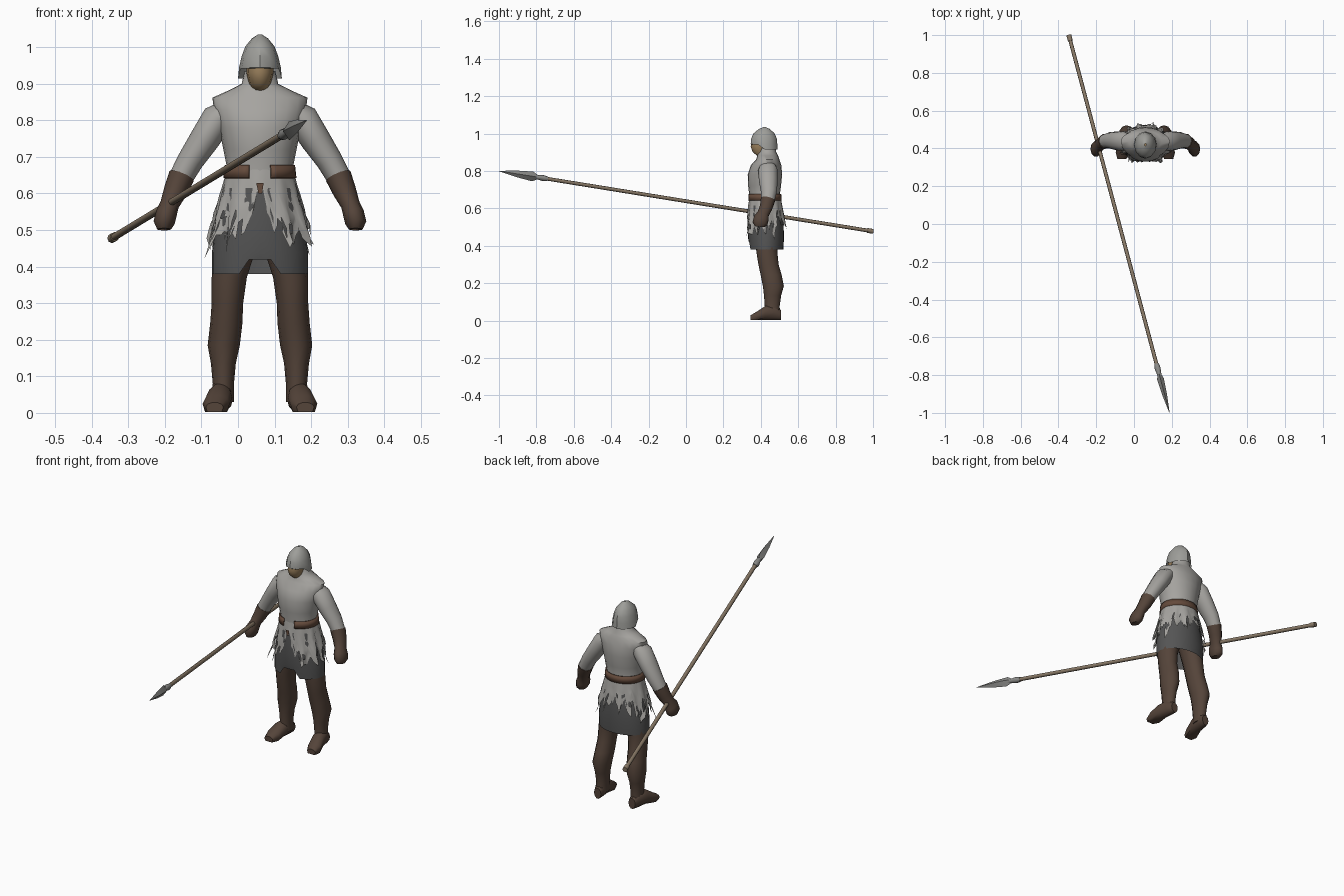
import bpy, bmesh, math, random
from mathutils import Vector

random.seed(4)
CX = 0.06  # body centre line
X, Y, Z = Vector((1, 0, 0)), Vector((0, 1, 0)), Vector((0, 0, 1))

if "Cube" in bpy.data.objects:
    bpy.data.objects.remove(bpy.data.objects["Cube"])


def material(name, r, g, b):
    m = bpy.data.materials.new(name)
    m.use_nodes = True
    m.diffuse_color = (r, g, b, 1)
    m.node_tree.nodes["Principled BSDF"].inputs["Base Color"].default_value = (r, g, b, 1)
    return m


CLOTH = material("pale grey cloth", 0.38, 0.37, 0.35)
STEEL = material("helmet grey", 0.34, 0.34, 0.32)
DARK = material("dark grey skirt", 0.09, 0.09, 0.09)
LEATHER = material("brown leather", 0.09, 0.058, 0.042)
BELT = material("belt brown", 0.13, 0.07, 0.045)
SKIN = material("tan skin", 0.33, 0.22, 0.11)
WOOD = material("shaft wood", 0.26, 0.2, 0.14)
IRON = material("spear iron", 0.27, 0.27, 0.26)


def finish(name, bm, mats, angle=50):
    bmesh.ops.recalc_face_normals(bm, faces=bm.faces)
    mesh = bpy.data.meshes.new(name)
    bm.to_mesh(mesh)
    bm.free()
    obj = bpy.data.objects.new(name, mesh)
    bpy.context.collection.objects.link(obj)
    for m in mats:
        mesh.materials.append(m)
    bpy.ops.object.select_all(action="DESELECT")
    obj.select_set(True)
    bpy.context.view_layer.objects.active = obj
    bpy.ops.object.shade_smooth_by_angle(angle=math.radians(angle))
    return obj


def loft(name, rings, mats, n=16, axis=None, ref=Y, caps=True, rule=None, move=None, angle=50):
    """Skin ellipses (x, y, z, half width, half depth along ref)."""
    bm = bmesh.new()
    pts = [Vector(r[:3]) for r in rings]
    loops = []
    for i, (p, r) in enumerate(zip(pts, rings)):
        t = axis or (pts[min(i + 1, len(pts) - 1)] - pts[max(i - 1, 0)]).normalized()
        v = (ref - t * ref.dot(t)).normalized()
        u = t.cross(v)
        loop = []
        for k in range(n):
            a = math.tau * k / n
            co = p + u * r[3] * math.cos(a) + v * r[4] * math.sin(a)
            loop.append(bm.verts.new(move(i, co) if move else co))
        loops.append(loop)
    for a, b in zip(loops, loops[1:]):
        for k in range(n):
            f = bm.faces.new((a[k], a[(k + 1) % n], b[(k + 1) % n], b[k]))
            if rule:
                f.material_index = rule(f.calc_center_median())
    if caps:
        bm.faces.new(loops[0])
        f = bm.faces.new(loops[-1])
        if rule:
            f.material_index = rule(f.calc_center_median())
    return finish(name, bm, mats, angle)


def upright(rows):
    """Rows of (z, half width, half depth, y) on the body centre line."""
    return [(CX, y, z, a, b) for z, a, b, y in rows]


# Tunic with wide square shoulders and a raised collar
loft("tunic", upright([
    (0.60, 0.106, 0.088, 0.425), (0.66, 0.088, 0.080, 0.42), (0.72, 0.100, 0.088, 0.42),
    (0.78, 0.112, 0.092, 0.422), (0.83, 0.126, 0.082, 0.428), (0.862, 0.130, 0.062, 0.437),
    (0.882, 0.085, 0.056, 0.437), (0.900, 0.050, 0.048, 0.435), (0.935, 0.042, 0.042, 0.435)]),
    [CLOTH], n=20, axis=Z)

# Face and chin
loft("face", upright([
    (0.880, 0.020, 0.022, 0.405), (0.900, 0.030, 0.045, 0.402), (0.930, 0.037, 0.056, 0.402),
    (0.970, 0.037, 0.054, 0.408), (0.990, 0.025, 0.035, 0.410)]), [SKIN], n=12, axis=Z)

# Helmet: skirted at the sides and back, lifted over the face
loft("helmet", upright([
    (0.915, 0.060, 0.070, 0.420), (0.945, 0.057, 0.071, 0.417), (0.975, 0.050, 0.068, 0.417),
    (1.002, 0.040, 0.055, 0.417), (1.024, 0.022, 0.030, 0.419), (1.035, 0.005, 0.006, 0.420)]),
    [STEEL], n=12, axis=Z, caps=False, angle=35,
    move=lambda i, c: Vector((c.x, c.y, 0.942)) if i == 0 and c.y < 0.40 else c)


# Dark underskirt with a lifted notch at the front hem
def front_notch(i, c):
    if i == 0 and abs(c.x - CX) < 0.03 and c.y < 0.42:
        c.z += 0.04
    return c


loft("underskirt", upright([
    (0.380, 0.131, 0.092, 0.428), (0.44, 0.131, 0.096, 0.428), (0.50, 0.124, 0.096, 0.426),
    (0.56, 0.113, 0.094, 0.424), (0.615, 0.102, 0.087, 0.422)]),
    [DARK], n=28, axis=Z, caps=False, move=front_notch)


# Ragged overskirt, split at the front, with torn strips and holes
def hem_height(phi):
    off = min(phi, math.tau - phi)
    if off < 0.10:
        return 0.605
    if off < 0.30:
        return 0.56 - 0.2 * (off - 0.10)
    base = 0.49 if off > 2.2 else 0.44
    strip = abs((off * 2.3) % 1 - 0.5) * 2
    return base + 0.07 * strip + random.uniform(-0.025, 0.025)


bm = bmesh.new()
COLS, ROWS = 80, 8
grid = []
for c in range(COLS):
    phi = math.tau * c / COLS
    hem = hem_height(phi)
    col = []
    for r in range(ROWS + 1):
        z = 0.665 + (hem - 0.665) * r / ROWS
        t = (0.665 - z) / 0.23
        wave = 1 + 0.07 * t * math.cos(11 * phi) + 0.05 * t * random.uniform(-1, 1)
        a, b = (0.091 + 0.059 * t) * wave, (0.083 + 0.034 * t) * wave
        col.append(bm.verts.new((CX + a * math.sin(phi), 0.423 + 0.006 * t - b * math.cos(phi), z)))
    grid.append(col)
for c in range(COLS):
    near, far = grid[c], grid[(c + 1) % COLS]
    for r in range(ROWS):
        if r < ROWS - 3 or random.random() > 0.2:
            bm.faces.new((near[r], far[r], far[r + 1], near[r + 1]))
finish("ragged_overskirt", bm, [CLOTH], 70)

# Belt, hidden by cloth at the middle of the front
bm = bmesh.new()
previous = None
for k in range(33):
    phi = 0.32 + (math.tau - 0.64) * k / 32
    pair = [bm.verts.new((CX + a * math.sin(phi), 0.42 - b * math.cos(phi), z))
            for z, a, b in ((0.642, 0.100, 0.092), (0.678, 0.096, 0.089))]
    if previous:
        bm.faces.new((previous[0], pair[0], pair[1], previous[1]))
    previous = pair
belt = finish("belt", bm, [BELT])
solid = belt.modifiers.new("thickness", "SOLIDIFY")
solid.thickness = 0.006

# Small hanging belt end
bm = bmesh.new()
bm.faces.new([bm.verts.new((CX + x, 0.325, z)) for x, z in
              ((-0.010, 0.628), (0.010, 0.628), (0.006, 0.600), (-0.004, 0.600))])
finish("belt_end", bm, [BELT])

# Limbs, mirrored about the centre line
ARM = [(0.085, 0.437, 0.835, 0.026, 0.040), (0.115, 0.438, 0.805, 0.044, 0.052),
       (0.152, 0.440, 0.747, 0.041, 0.050), (0.190, 0.443, 0.690, 0.036, 0.043),
       (0.218, 0.438, 0.640, 0.033, 0.036)]
CUFF = [(0.214, 0.438, 0.648, 0.036, 0.040), (0.232, 0.428, 0.605, 0.032, 0.035),
        (0.247, 0.412, 0.570, 0.026, 0.032), (0.256, 0.402, 0.545, 0.029, 0.042),
        (0.262, 0.396, 0.520, 0.029, 0.042), (0.262, 0.394, 0.502, 0.019, 0.028)]
LEG = [(0.062, 0.430, 0.470, 0.058, 0.062), (0.084, 0.432, 0.370, 0.048, 0.056),
       (0.089, 0.441, 0.300, 0.043, 0.054), (0.092, 0.455, 0.245, 0.044, 0.056),
       (0.099, 0.467, 0.185, 0.044, 0.056), (0.100, 0.463, 0.135, 0.034, 0.046),
       (0.100, 0.461, 0.080, 0.029, 0.040), (0.102, 0.462, 0.030, 0.031, 0.040)]
FOOT = [(0.100, 0.507, 0.030, 0.020, 0.027), (0.104, 0.475, 0.042, 0.031, 0.041),
        (0.110, 0.425, 0.041, 0.034, 0.040), (0.120, 0.378, 0.025, 0.037, 0.024),
        (0.124, 0.345, 0.016, 0.024, 0.013)]
for side, s in (("left", 1), ("right", -1)):
    def mirrored(rings):
        return [(CX + s * r[0],) + r[1:] for r in rings]

    loft(side + "_sleeve", mirrored(ARM), [CLOTH], n=12)
    loft(side + "_glove", mirrored(CUFF), [LEATHER], n=10)
    loft(side + "_leg", mirrored(LEG), [LEATHER], n=12, axis=Z)
    loft(side + "_foot", mirrored(FOOT), [LEATHER], n=10, axis=-Y, ref=Z,
         move=lambda i, c: Vector((c.x, c.y, 0.002 if c.z < 0.012 else c.z)))

# Spear: one straight axis from butt to tip
BUTT, TIP = Vector((-0.345, 1.0, 0.477)), Vector((0.188, -1.0, 0.800))


def along(rows):
    return [(*BUTT.lerp(TIP, t), a, b) for t, a, b in rows]


loft("spear_shaft", along([(0.01, 0.010, 0.010), (0.90, 0.010, 0.010)]), [WOOD], n=8, ref=Z)
loft("spear_butt", along([(0, 0.013, 0.013), (0.015, 0.013, 0.013)]), [WOOD], n=8, ref=Z)
loft("spear_socket", along([(0.87, 0.012, 0.012), (0.882, 0.016, 0.016), (0.895, 0.012, 0.012),
                            (0.92, 0.012, 0.012)]), [IRON], n=8, ref=Z)
loft("spear_blade", along([(0.895, 0.008, 0.010), (0.91, 0.018, 0.026), (0.95, 0.013, 0.018),
                           (1.0, 0.001, 0.001)]), [IRON], n=4, ref=Z, angle=20)
